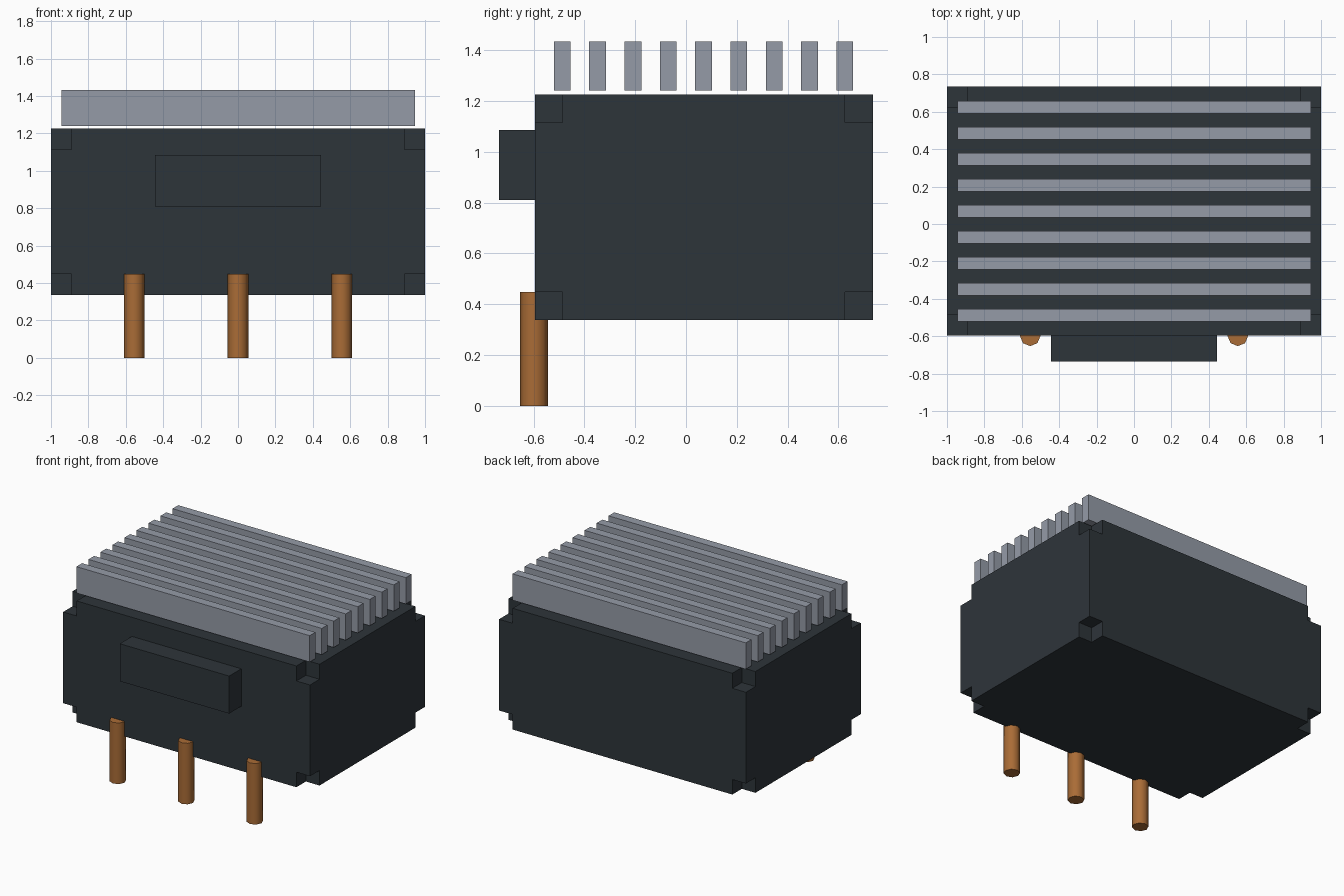
import bpy, bmesh
from mathutils import Vector, Matrix

default = bpy.data.objects.get("Cube")
if default:
    bpy.data.objects.remove(default, do_unlink=True)


def material(name, rgb):
    mat = bpy.data.materials.new(name)
    mat.use_nodes = True
    mat.diffuse_color = (*rgb, 1)
    mat.node_tree.nodes["Principled BSDF"].inputs["Base Color"].default_value = (*rgb, 1)
    return mat


dark = material("dark slate", (0.027, 0.035, 0.042))
grey = material("fin grey", (0.30, 0.33, 0.39))
copper = material("copper", (0.40, 0.15, 0.037))


def finish(bm, name, mat):
    bmesh.ops.recalc_face_normals(bm, faces=bm.faces)
    mesh = bpy.data.meshes.new(name)
    bm.to_mesh(mesh)
    bm.free()
    mesh.materials.append(mat)
    obj = bpy.data.objects.new(name, mesh)
    bpy.context.collection.objects.link(obj)
    return obj


def box(name, low, high, mat):
    low, high = Vector(low), Vector(high)
    bm = bmesh.new()
    bmesh.ops.create_cube(bm, size=1)
    for v in bm.verts:
        v.co = (low + high) / 2 + v.co * (high - low)
    return finish(bm, name, mat)


def notched_box(name, low, high, notch, mat):
    """Box with a small cube cut out of each of its eight corners."""
    centre, half = (Vector(low) + Vector(high)) / 2, (Vector(high) - Vector(low)) / 2
    bm = bmesh.new()
    bmesh.ops.create_cube(bm, size=2)
    bmesh.ops.subdivide_edges(bm, edges=bm.edges[:], cuts=2, use_grid_fill=True)
    for v in bm.verts:
        for i in range(3):
            size = half[i] if abs(v.co[i]) > 0.9 else half[i] - notch
            v.co[i] = size if v.co[i] > 0 else -size
    corners = [v for v in bm.verts if all(abs(v.co[i]) > half[i] - 0.001 for i in range(3))]
    for corner in corners:
        rims = [e.other_vert(corner) for e in corner.link_edges]
        inners = {f: next(v for v in f.verts if v != corner and v not in rims)
                  for f in corner.link_faces}
        pairs = [(rim, [v for f, v in inners.items() if rim in f.verts]) for rim in rims]
        pocket = bm.verts.new([c - notch if c > 0 else c + notch for c in corner.co])
        bmesh.ops.delete(bm, geom=[corner], context='VERTS')
        for rim, (a, b) in pairs:
            bm.faces.new((pocket, a, rim, b))
    bmesh.ops.translate(bm, vec=centre, verts=bm.verts)
    return finish(bm, name, mat)


# Main housing and front plate
notched_box("housing", (-1, -0.595, 0.337), (1, 0.735, 1.225), 0.11, dark)
box("front_block", (-0.443, -0.735, 0.81), (0.443, -0.595, 1.085), dark)

# Cooling fins hovering just above the housing
for i in range(9):
    y = -0.487 + i * 0.139
    box(f"cooling_fin_{i + 1}", (-0.945, y - 0.033, 1.24), (0.945, y + 0.033, 1.433), grey)

# Three round pins set half into the front face
for side, x in (("right", -0.555), ("middle", 0), ("left", 0.555)):
    bm = bmesh.new()
    bmesh.ops.create_cone(bm, cap_ends=True, segments=8, radius1=0.055, radius2=0.055,
                          depth=0.447, matrix=Matrix.Translation((x, -0.598, 0.2235)))
    pin = finish(bm, f"{side}_pin", copper)
    bpy.ops.object.select_all(action='DESELECT')
    pin.select_set(True)
    bpy.context.view_layer.objects.active = pin
    bpy.ops.object.shade_smooth_by_angle(angle=0.9)
